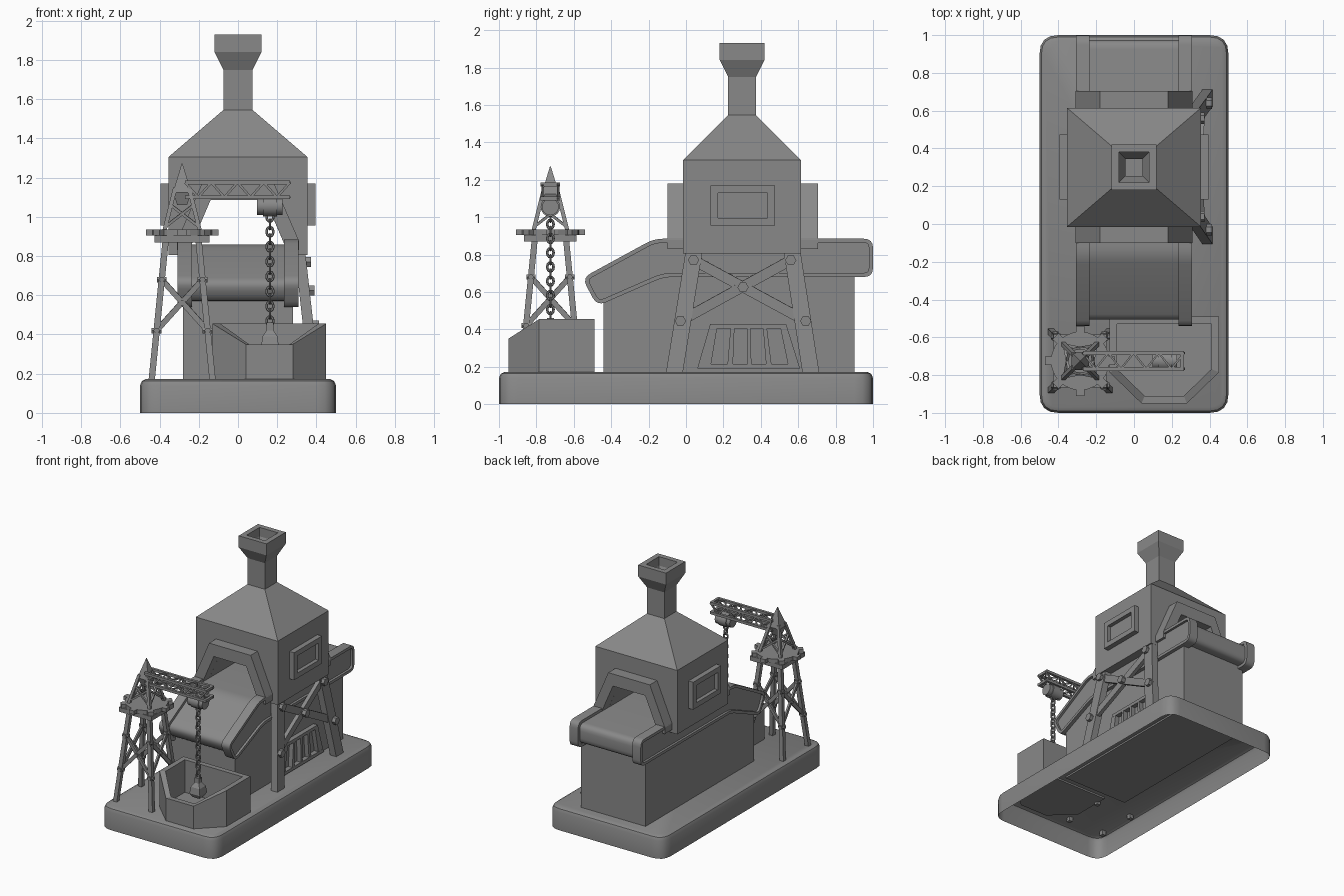
import bpy, bmesh, math
from mathutils import Vector

if "Cube" in bpy.data.objects:
    bpy.data.objects.remove(bpy.data.objects["Cube"])

grey = bpy.data.materials.new("plain_grey")
grey.diffuse_color = (0.25, 0.25, 0.25, 1)
grey.use_nodes = True
grey.node_tree.nodes["Principled BSDF"].inputs["Base Color"].default_value = grey.diffuse_color


def finish(name, bm, smooth=False):
    bmesh.ops.recalc_face_normals(bm, faces=bm.faces)
    me = bpy.data.meshes.new(name)
    bm.to_mesh(me)
    bm.free()
    ob = bpy.data.objects.new(name, me)
    bpy.context.collection.objects.link(ob)
    me.materials.append(grey)
    if smooth:
        bpy.context.view_layer.objects.active = ob
        bpy.ops.object.select_all(action='DESELECT')
        ob.select_set(True)
        bpy.ops.object.shade_smooth_by_angle(angle=math.radians(35))
    return ob


def place(p, axis, t):
    return {'x': (t, p[0], p[1]), 'y': (p[0], t, p[1]), 'z': (p[0], p[1], t)}[axis]


def skin(bm, rings, caps=True):
    """Join successive loops of points with quads."""
    vs = [[bm.verts.new(p) for p in r] for r in rings]
    n = len(rings[0])
    for a, b in zip(vs, vs[1:]):
        for i in range(n):
            bm.faces.new((a[i], a[(i + 1) % n], b[(i + 1) % n], b[i]))
    if caps:
        bm.faces.new(vs[0][::-1])
        bm.faces.new(vs[-1])
    return vs


def prism(bm, pts, axis, a, b):
    skin(bm, [[place(p, axis, t) for p in pts] for t in (a, b)])


def frame(bm, outer, inner, axis, a, b):
    """Closed ring between two outlines."""
    o, i = [[[place(p, axis, t) for p in s] for t in (a, b)] for s in (outer, inner)]
    skin(bm, [o[0], o[1], i[1], i[0], o[0]], False)
    bmesh.ops.remove_doubles(bm, verts=bm.verts, dist=1e-5)


def rect(x0, x1, y0, y1):
    return [(x0, y0), (x1, y0), (x1, y1), (x0, y1)]


def offset(pts, d):
    """Shrink a counter-clockwise outline by d."""
    out = []
    for i, p in enumerate(pts):
        p = Vector(p)
        u = (p - Vector(pts[i - 1])).normalized()
        v = (Vector(pts[(i + 1) % len(pts)]) - p).normalized()
        n1, n2 = Vector((-u.y, u.x)), Vector((-v.y, v.x))
        out.append(tuple(p + (n1 + n2) * d / (1 + n1.dot(n2))))
    return out


def rounded(pts, r, n=4):
    out = []
    for i, p in enumerate(pts):
        p = Vector(p)
        a = p + (Vector(pts[i - 1]) - p).normalized() * r
        b = p + (Vector(pts[(i + 1) % len(pts)]) - p).normalized() * r
        for k in range(n + 1):
            t = k / n
            out.append(tuple(a * (1 - t) ** 2 + p * 2 * t * (1 - t) + b * t * t))
    return out


def bar(bm, p, q, w, h=None):
    """Rectangular bar from p to q."""
    p, q = Vector(p), Vector(q)
    d = (q - p).normalized()
    up = Vector((0, 0, 1)) if abs(d.z) < 0.9 else Vector((0, 1, 0))
    s = d.cross(up).normalized() * w / 2
    u = s.cross(d).normalized() * (h or w) / 2
    skin(bm, [[c + s + u, c - s + u, c - s - u, c + s - u] for c in (p, q)])


def post(bm, p, q, hx, hy):
    """Leaning post with level ends."""
    skin(bm, [[(c[0] + i * hx, c[1] + j * hy, c[2]) for i, j in rect(-1, 1, -1, 1)] for c in (p, q)])


def disc(bm, c, axis, r, depth, n=6):
    k = 'xyz'.index(axis)
    pq = [c[i] for i in range(3) if i != k]
    pts = [(pq[0] + r * math.cos(2 * math.pi * i / n), pq[1] + r * math.sin(2 * math.pi * i / n)) for i in range(n)]
    prism(bm, pts, axis, c[k] - depth / 2, c[k] + depth / 2)


def tiers(bm, cx, cy, rows):
    skin(bm, [[(cx + i * hx, cy + j * hy, z) for i, j in rect(-1, 1, -1, 1)] for hx, hy, z in rows])


# Base: rounded tray, open underneath
bm = bmesh.new()
o = rounded(rect(-.5, .5, -1, 1), .1)
vs = skin(bm, [[(*p, z) for p in offset(o, d)] for d, z in ((0, 0), (0, .14), (.01, .163), (.03, .173))], False)
bm.faces.new(vs[-1])
finish("base", bm, True)

# Body under the conveyor
bm = bmesh.new()
prism(bm, [(-.44, .16), (.9, .16), (.9, .75), (-.12, .75), (-.44, .61)], 'x', -.28, .28)
finish("body", bm)

# Conveyor belt and its two side rails
side = [(-.475, .525), (-.12, .68), (1, .68), (1, .885), (-.17, .885), (-.555, .675)]
bm = bmesh.new()
prism(bm, rounded(offset(side, .025), .05), 'x', -.24, .24)
finish("conveyor_belt", bm, True)
bm = bmesh.new()
for s in (-1, 1):
    o = rounded(side, .05)
    frame(bm, o, offset(o, .022), 'x', s * .235, s * .308)
    prism(bm, offset(o, .02), 'x', s * .24, s * .29)
finish("conveyor_rails", bm, True)

# House walls with a tunnel, then roof and chimney
bm = bmesh.new()
prism(bm, [(-.355, .805), (-.26, .805), (-.14, 1.085), (.14, 1.085), (.26, .805), (.355, .805),
           (.355, 1.305), (-.355, 1.305)], 'y', -.015, .615)
finish("house_walls", bm)
bm = bmesh.new()
tiers(bm, 0, .3, [(.355, .315, 1.305), (.075, .075, 1.545), (.075, .075, 1.75), (.12, .12, 1.84), (.12, .12, 1.93),
                  (.08, .08, 1.93), (.08, .08, 1.86), (.045, .045, 1.78), (.045, .045, 1.6)])
finish("roof_and_chimney", bm)

# Hoods at both tunnel ends
bm = bmesh.new()
for a, b in ((-.1, 0), (.6, .705)):
    prism(bm, [(-.31, .83), (-.25, .83), (-.14, 1.085), (.14, 1.085), (.25, .83), (.31, .83),
               (.31, .88), (.18, 1.18), (-.18, 1.18), (-.31, .88)], 'y', a, b)
finish("tunnel_hoods", bm)

# Side windows
bm = bmesh.new()
for s in (-1, 1):
    o = rect(.13, .475, .955, 1.17)
    frame(bm, o, offset(o, .04), 'x', s * .35, s * .395)
    prism(bm, offset(o, .035), 'x', s * .35, s * .365)
finish("side_windows", bm)

# Support trestle with crossed braces and bolts
bm = bmesh.new()
post(bm, (.395, -.07, .12), (.315, .045, .83), .027, .045)
post(bm, (.395, .675, .12), (.315, .565, .83), .027, .045)
bar(bm, (.325, .04, .77), (.365, .64, .445), .03, .055)
bar(bm, (.325, .56, .77), (.365, -.03, .445), .03, .055)
for x, y, z in ((.35, .04, .77), (.35, .56, .77), (.368, .305, .625), (.39, .64, .445), (.39, -.03, .445)):
    disc(bm, (x, y, z), 'x', .03, .045)
finish("support_trestle", bm)

# Side grille with four slots
bm = bmesh.new()
lo = [.06, .13, .22, .25, .33, .35, .43, .46, .55, .61]
hi = [.13, .17, .24, .26, .325, .345, .41, .43, .5, .535]
for i in range(0, 10, 2):
    prism(bm, [(lo[i], .19), (lo[i + 1], .19), (hi[i + 1], .43), (hi[i], .43)], 'x', .27, .315)
prism(bm, [(.06, .19), (.61, .19), (.602, .215), (.068, .215)], 'x', .27, .316)
prism(bm, [(.123, .405), (.543, .405), (.535, .43), (.13, .43)], 'x', .27, .316)
finish("side_grille", bm)

# Crane tower: legs, crossed braces, bolts
cx, cy = -.285, -.725
corners = rect(-1, 1, -1, 1)


def tower(c, z):
    h = .155 - .07 * (z - .17) / .7
    return (cx + c[0] * h, cy + c[1] * h, z)


bm = bmesh.new()
for i, c in enumerate(corners):
    d = corners[(i + 1) % 4]
    post(bm, tower(c, .14), tower(c, .88), .016, .016)
    for a, b in ((c, d), (d, c)):
        bar(bm, tower(a, .42), tower(b, .68), .014, .028)
        for z in (.42, .68):
            disc(bm, tower(a, z), 'x' if i % 2 else 'y', .016, .05)
    mid = (Vector(tower(c, .56)) + Vector(tower(d, .56))) / 2
    disc(bm, mid, 'x' if i % 2 else 'y', .014, .03)
finish("crane_tower", bm)

# Crane platform and toothed turntable
bm = bmesh.new()
tiers(bm, cx, cy, [(.14, .14, .87), (.14, .14, .905)])
disc(bm, (cx, cy, .92), 'z', .155, .03, 24)
for k in range(8):
    a = math.pi * (k / 4)
    d = Vector((math.cos(a), math.sin(a), 0))
    bar(bm, Vector((cx, cy, .92)) + d * .13, Vector((cx, cy, .92)) + d * .185, .045, .03)
finish("crane_turntable", bm)

# Crane mast: four struts, braces and pointed cap
bm = bmesh.new()
for i, c in enumerate(corners):
    d = corners[(i + 1) % 4]

    def mast(c, z):
        h = .09 - .055 * (z - .93) / .22
        return (cx + c[0] * h, cy + c[1] * h, z)
    post(bm, mast(c, .93), mast(c, 1.15), .011, .011)
    bar(bm, mast(c, .95), mast(d, 1.06), .014)
    bar(bm, mast(d, .95), mast(c, 1.06), .014)
tiers(bm, cx, cy, [(.025, .025, 1.06), (.047, .047, 1.125), (.002, .002, 1.272)])
finish("crane_mast", bm)

# Lattice boom
bm = bmesh.new()
x0, x1, n = -.27, .265, 8
for y in (cy - .042, cy + .042):
    for z in (1.1, 1.175):
        bar(bm, (x0, y, z), (x1, y, z), .02)
    for k in range(n):
        a, b = [x0 + (x1 - x0) * (k + j) / n for j in (0, 1)]
        za, zb = (1.1, 1.175) if k % 2 else (1.175, 1.1)
        bar(bm, (a, y, za), (b, y, zb), .012)
        ya, yb = (cy - .042, cy + .042) if k % 2 else (cy + .042, cy - .042)
        for z in (1.1, 1.175):
            bar(bm, (a, ya, z), (b, yb, z), .01)
for z in (1.1, 1.175):
    bar(bm, (x1 - .01, cy - .05, z), (x1 - .01, cy + .05, z), .02)
finish("crane_boom", bm)

# Hoist drum
bm = bmesh.new()
hx = .163
disc(bm, (hx, cy, 1.055), 'x', .045, .13, 16)
disc(bm, (hx, cy, 1.055), 'x', .052, .07, 16)
finish("hoist_drum", bm, True)

# Chain of alternating links
bm = bmesh.new()
for k in range(15):
    z, rings = 1.0 - k * .038, []
    for i in range(13):
        a = 2 * math.pi * i / 12
        ring = []
        for j in range(6):
            b = 2 * math.pi * j / 6
            w, h = math.cos(a) * (.017 + .007 * math.cos(b)), math.sin(a) * (.024 + .007 * math.cos(b))
            t = .007 * math.sin(b)
            ring.append((hx + (t if k % 2 else w), cy + (w if k % 2 else t), z + h))
        rings.append(ring)
    skin(bm, rings, False)
bmesh.ops.remove_doubles(bm, verts=bm.verts, dist=1e-5)
finish("hoist_chain", bm, True)

# Weight on the chain
bm = bmesh.new()
tiers(bm, hx, cy, [(.03, .03, .31), (.045, .045, .34), (.038, .038, .39), (.018, .018, .42), (.018, .018, .46)])
finish("chain_weight", bm)

# Open bin with a lowered front lip
bm = bmesh.new()
o = [(-.13, -.785), (.04, -.95), (.28, -.95), (.45, -.785), (.45, -.49), (-.13, -.49)]
i = offset(o, .04)
top = lambda p, q: (*p, .35 if q[1] < -.9 else .455)
skin(bm, [[(*p, .16) for p in o], [top(p, p) for p in o],
          [top(p, q) for p, q in zip(i, o)], [(*p, .2) for p in i]])
finish("loading_bin", bm)
